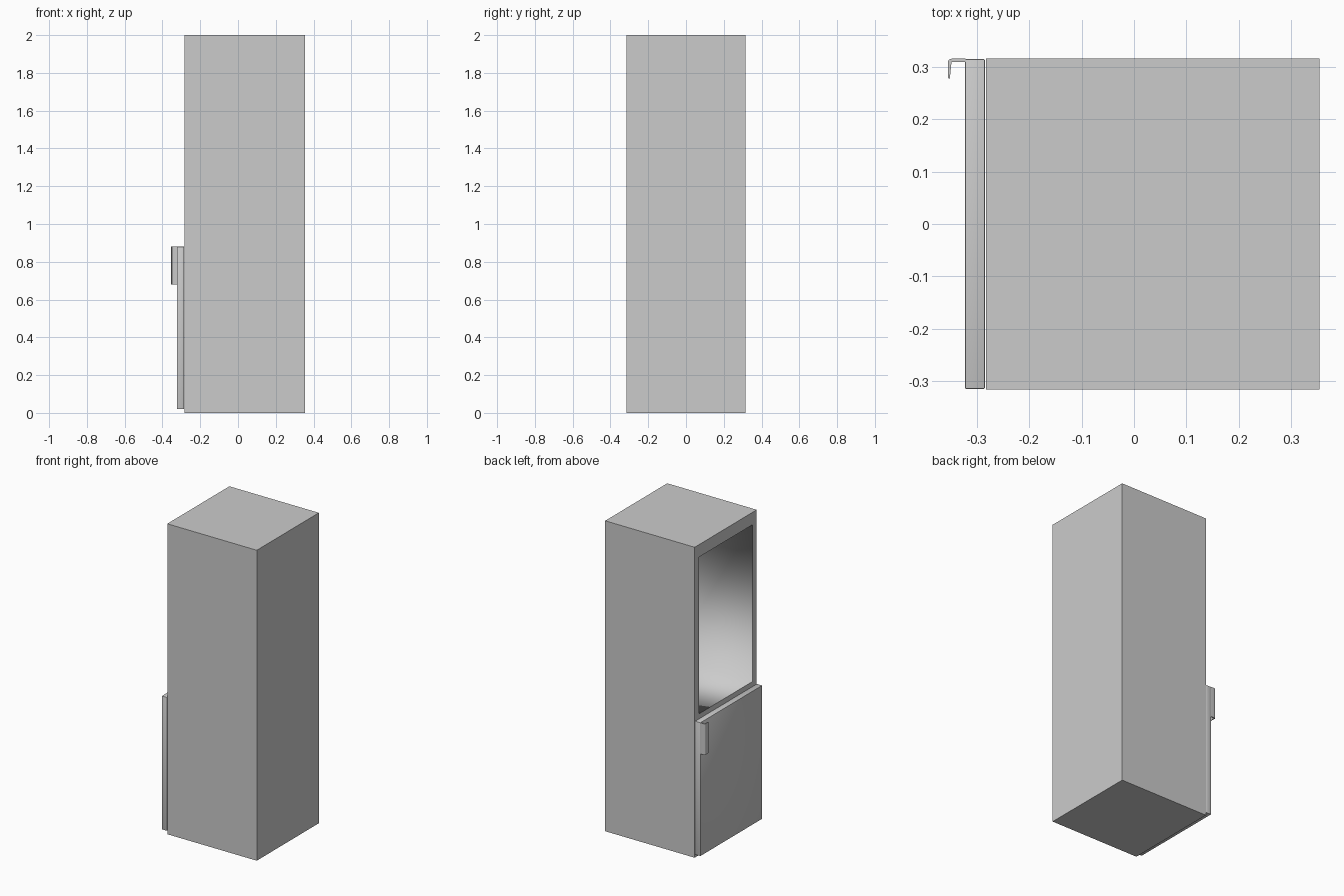
import bpy, bmesh
from math import sin, cos, pi, radians

if "Cube" in bpy.data.objects:
    bpy.data.objects.remove(bpy.data.objects["Cube"])


def finish(name, bm, angle=30):
    bmesh.ops.recalc_face_normals(bm, faces=bm.faces)
    me = bpy.data.meshes.new(name)
    bm.to_mesh(me)
    bm.free()
    ob = bpy.data.objects.new(name, me)
    bpy.context.collection.objects.link(ob)
    bpy.ops.object.select_all(action='DESELECT')
    ob.select_set(True)
    bpy.context.view_layer.objects.active = ob
    if angle:
        bpy.ops.object.shade_smooth_by_angle(angle=radians(angle))
    return ob


def add_box(bm, lo, hi):
    verts = bmesh.ops.create_cube(bm, size=1)['verts']
    for v in verts:
        v.co = [(a + b) / 2 + c * (b - a) for a, b, c in zip(lo, hi, v.co)]
    return verts


def box(name, lo, hi, bevel=0.0):
    bm = bmesh.new()
    add_box(bm, lo, hi)
    if bevel:
        bmesh.ops.bevel(bm, geom=bm.edges[:], offset=bevel, segments=2,
                        profile=0.5, affect='EDGES')
    return finish(name, bm)


# Cabinet: box whose front (-x) face is inset and pushed in to form the upper compartment
FRONT, BACK, HALF = -0.283, 0.355, 0.316
bm = bmesh.new()
add_box(bm, (FRONT, -HALF, 0), (BACK, HALF, 2))
front = min(bm.faces, key=lambda f: f.calc_center_median().x)
bmesh.ops.inset_region(bm, faces=[front], thickness=0.04)
for v in front.verts:
    v.co.y = 0.273 if v.co.y > 0 else -0.273
    v.co.z = 1.92 if v.co.z > 1 else 0.91
rim = list(front.edges)
inner = bmesh.ops.extrude_discrete_faces(bm, faces=[front])['faces'][0]
for v in inner.verts:
    v.co.x = 0.30
# Smooth-shaded liner inside, crisp outer shell
for f in bm.faces:
    f.smooth = True
for e in bm.edges:
    outer = any(abs(f.calc_center_median().x - FRONT) < 1e-4 or
                abs(abs(f.calc_center_median().y) - HALF) < 1e-4 or
                f.calc_center_median().z in (0, 2) or
                abs(f.calc_center_median().x - BACK) < 1e-4 for f in e.link_faces)
    e.smooth = not outer
finish("cabinet", bm, angle=0)

# Lower door
box("lower_door", (-0.323, -HALF + 0.001, 0.02), (-0.285, HALF - 0.001, 0.88), 0.002)

# Handle: thin hooked strip, extruded upwards
t, r = 0.006, 0.008
cx, cy = -0.356 + r, 0.316 - r
arc = [pi / 2 + pi / 2 * i / 4 for i in range(5)]
outer = [(-0.322, 0.316)] + [(cx + r * cos(a), cy + r * sin(a)) for a in arc] + [(-0.355, 0.278)]
inside = [(-0.352, 0.278)] + [(cx + (r - t) * cos(a) + 0.001, cy + (r - t) * sin(a))
                              for a in reversed(arc)] + [(-0.322, 0.316 - t)]
bm = bmesh.new()
face = bm.faces.new([bm.verts.new((x, y, 0.68)) for x, y in outer + inside])
top = bmesh.ops.extrude_face_region(bm, geom=[face])['geom']
bmesh.ops.translate(bm, vec=(0, 0, 0.2),
                    verts=[g for g in top if isinstance(g, bmesh.types.BMVert)])
finish("handle", bm)
